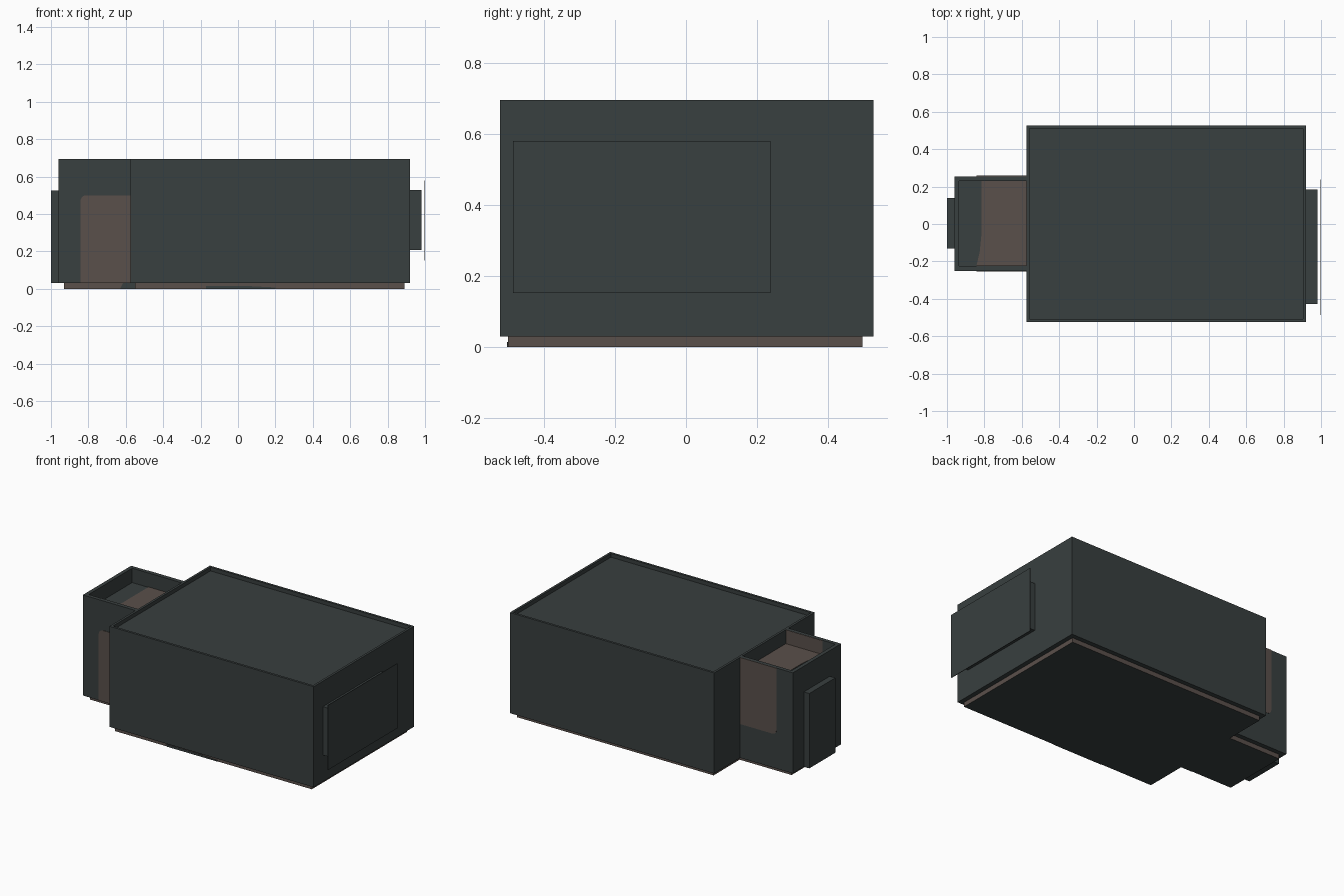
import bpy, bmesh, math

cube = bpy.data.objects.get("Cube")
if cube:
    bpy.data.objects.remove(cube, do_unlink=True)


def material(name, rgb):
    m = bpy.data.materials.new(name)
    m.use_nodes = True
    m.diffuse_color = (*rgb, 1)
    m.node_tree.nodes["Principled BSDF"].inputs["Base Color"].default_value = (*rgb, 1)
    return m


SLATE = material("dark_slate", (0.040, 0.050, 0.050))
BROWN = material("dull_brown", (0.102, 0.080, 0.070))


def finish(name, bm, *mats):
    bmesh.ops.recalc_face_normals(bm, faces=bm.faces)
    mesh = bpy.data.meshes.new(name)
    bm.to_mesh(mesh)
    bm.free()
    for m in mats:
        mesh.materials.append(m)
    obj = bpy.data.objects.new(name, mesh)
    bpy.context.collection.objects.link(obj)
    return obj


def prism(name, points, axis, start, end, *mats, underside=None):
    """Extrude a 2D outline along y or z from start to end."""
    bm = bmesh.new()
    place = (lambda a, b: (a, start, b)) if axis == "y" else (lambda a, b: (a, b, start))
    face = bm.faces.new([bm.verts.new(place(a, b)) for a, b in points])
    out = bmesh.ops.extrude_face_region(bm, geom=[face])
    shift = (0, end - start, 0) if axis == "y" else (0, 0, end - start)
    bmesh.ops.translate(bm, verts=[v for v in out["geom"] if isinstance(v, bmesh.types.BMVert)], vec=shift)
    bmesh.ops.recalc_face_normals(bm, faces=bm.faces)
    if underside is not None:
        for f in bm.faces:
            if f.normal.z < -0.5:
                f.material_index = underside
    return finish(name, bm, *mats)


def box(name, x, y, z, mat=SLATE):
    return prism(name, [(x[0], y[0]), (x[1], y[0]), (x[1], y[1]), (x[0], y[1])], "z", z[0], z[1], mat)


def tray(name, x, y, z, rim, depth):
    """Box whose top is inset and sunk, leaving a parapet."""
    bm = bmesh.new()
    bmesh.ops.create_cube(bm, size=1)
    for v in bm.verts:
        v.co = [lim[0] if c < 0 else lim[1] for c, lim in zip(v.co, (x, y, z))]
    top = max(bm.faces, key=lambda f: f.calc_center_median().z)
    bmesh.ops.inset_region(bm, faces=[top], thickness=rim)
    out = bmesh.ops.extrude_face_region(bm, geom=[top])
    bmesh.ops.delete(bm, geom=[top], context="FACES_ONLY")
    bmesh.ops.translate(bm, verts=[v for v in out["geom"] if isinstance(v, bmesh.types.BMVert)], vec=(0, 0, -depth))
    return finish(name, bm, SLATE)


def rounded_patch(name, z_square, z_round, y0, y1):
    """Wall panel beside the main block with one rounded outer corner."""
    left, right, r = -0.842, -0.575, 0.03
    s = math.copysign(r, z_round - z_square)
    arc = [(left + r - r * math.cos(a), z_round - s + s * math.sin(a))
           for a in (i * math.pi / 8 for i in range(5))]
    prism(name, [(left, z_square)] + arc + [(right, z_round), (right, z_square)], "y", y0, y1, BROWN)


BASE, FLOOR, TOP = 0.03, 0.60, 0.695
JOIN, END = -0.575, -0.96

# Main block with shallow roof parapet
tray("main_block", (JOIN, 0.92), (-0.523, 0.527), (BASE, TOP), 0.022, 0.025)

# Side annex: open parapet around a sunken roof
box("annex_front_wall", (END, JOIN), (-0.25, -0.225), (BASE, TOP))
box("annex_back_wall", (END, JOIN), (0.23, 0.255), (BASE, TOP))
box("annex_end_wall", (END, END + 0.025), (-0.225, 0.23), (BASE, TOP))
box("annex_roof", (END + 0.025, JOIN), (-0.225, 0.23), (BASE, FLOOR))

# Foundation: brown edge, dark underside
prism("foundation", [(-0.93, -0.22), (-0.55, -0.22), (-0.55, -0.5), (0.89, -0.5), (0.89, 0.497),
                     (-0.55, 0.497), (-0.55, 0.225), (-0.93, 0.225)], "z", 0, BASE, BROWN, SLATE, underside=1)
prism("foundation_dark_patch", [(-0.63, 0), (-0.55, 0), (-0.55, BASE), (-0.615, BASE)], "y", -0.223, -0.22, SLATE)
prism("foundation_low_patch", [(-0.17, 0), (0.2, 0), (0.2, 0.007), (0.07, 0.014), (-0.17, 0.015)],
      "y", -0.503, -0.5, SLATE)

# Brown panels on the annex
rounded_patch("front_panel", BASE, 0.5, -0.253, -0.25)
rounded_patch("back_panel", TOP, 0.255, 0.255, 0.258)
box("inner_panel", (-0.842, JOIN), (-0.225, -0.222), (FLOOR, TOP - 0.001), BROWN)
prism("roof_panel", [(-0.842, -0.222), (JOIN, -0.222), (JOIN, 0.23), (-0.815, 0.23), (-0.815, -0.05),
                     (-0.825, -0.15)], "z", FLOOR, FLOOR + 0.003, BROWN)

# Door on the annex end, sign box and sign plate on the opposite end
box("end_door", (-1.0, END), (-0.132, 0.14), (BASE, 0.525))
box("sign_box", (0.92, 0.98), (-0.428, 0.185), (0.207, 0.527))
box("sign_plate", (0.996, 1.0), (-0.487, 0.238), (0.152, 0.58))
